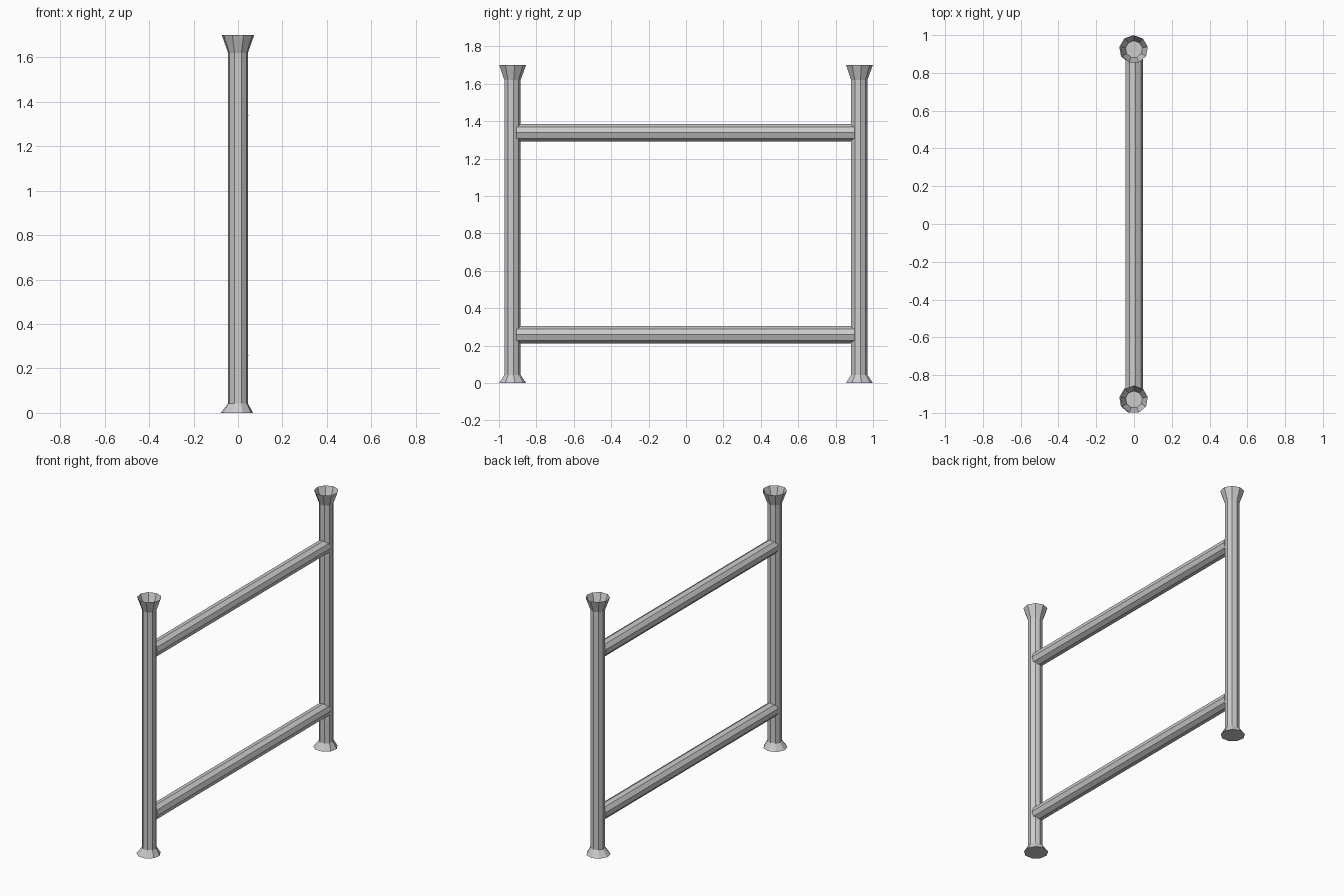
import bpy, bmesh, math
from mathutils import Matrix, Vector

if "Cube" in bpy.data.objects:
    bpy.data.objects.remove(bpy.data.objects["Cube"])

SIDES = 9

def add_object(name, bm):
    mesh = bpy.data.meshes.new(name)
    bm.to_mesh(mesh)
    bm.free()
    obj = bpy.data.objects.new(name, mesh)
    bpy.context.collection.objects.link(obj)
    return obj

def tube(name, profile, phase, cap_start, cap_end, matrix):
    """Loft nine-sided rings; profile holds (x offset, radius, height)."""
    bm = bmesh.new()
    rings = []
    for dx, r, z in profile:
        angles = [phase + 2 * math.pi * i / SIDES for i in range(SIDES)]
        rings.append([bm.verts.new((dx + r * math.cos(a), r * math.sin(a), z)) for a in angles])
    for lo, hi in zip(rings, rings[1:]):
        for i in range(SIDES):
            j = (i + 1) % SIDES
            bm.faces.new((lo[i], lo[j], hi[j], hi[i]))
    bm.faces.new(list(reversed(rings[cap_start])))
    bm.faces.new(rings[cap_end])
    bm.transform(matrix)
    return add_object(name, bm)

# Posts: flared foot, shaft, open flared cup with a floor at its bottom
post_profile = [(-0.005, 0.074, 0.0), (0, 0.045, 0.043), (0, 0.045, 1.62), (0, 0.074, 1.70)]
for name, y in (("front_post", -0.929), ("back_post", 0.925)):
    tube(name, post_profile, math.pi / 2, 0, 2, Matrix.Translation((0, y, 0)))

# Rails: nine-sided bars along y, ends buried in the posts
along_y = Matrix.Rotation(-math.pi / 2, 4, 'X')
rail_profile = [(0, 0.047, -0.905), (0, 0.047, 0.902)]
for name, z in (("lower_rail", 0.258), ("upper_rail", 1.338)):
    tube(name, rail_profile, 0, 0, 1, Matrix.Translation(Vector((0, 0, z))) @ along_y)
